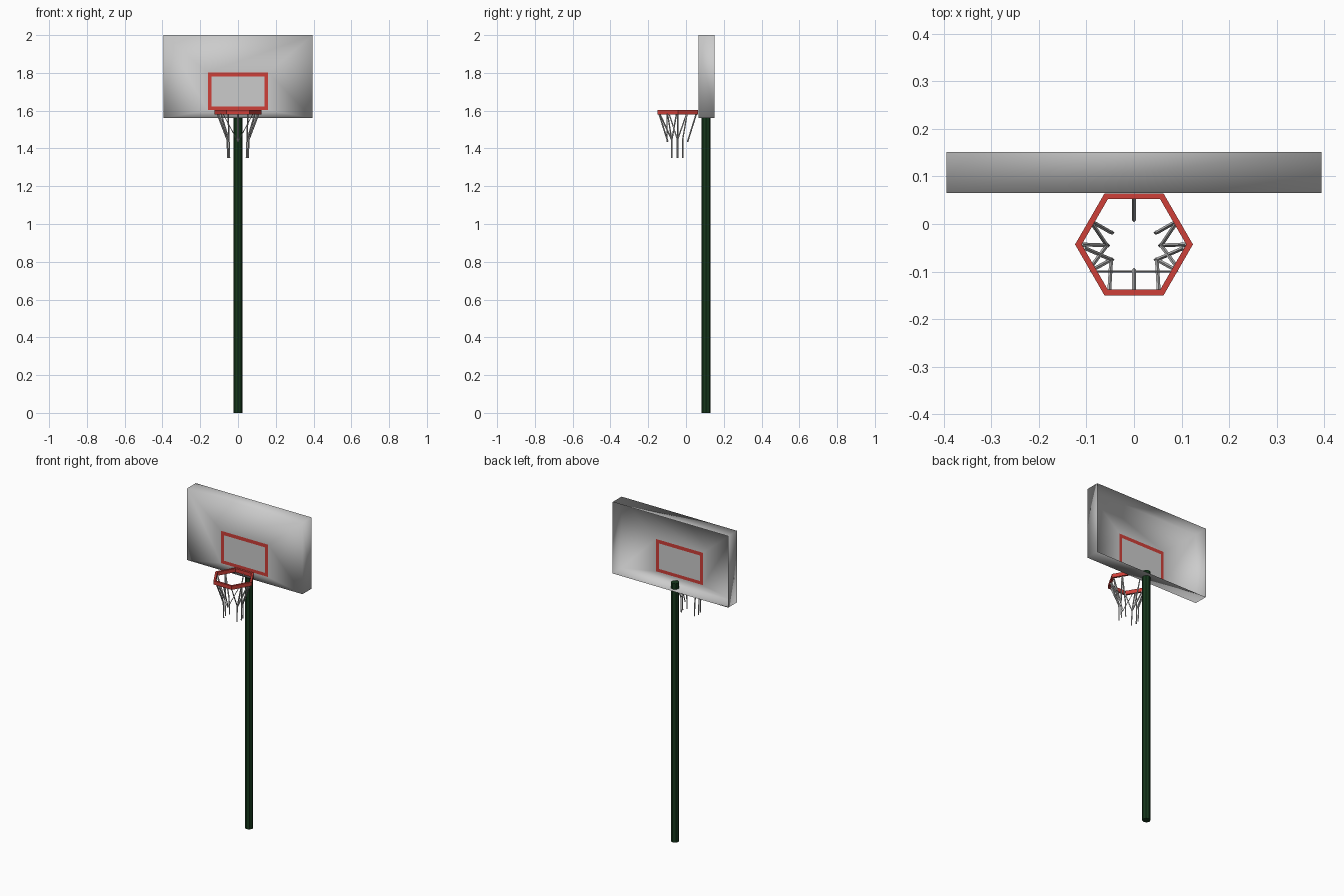
import bpy, bmesh, math
from mathutils import Vector

if "Cube" in bpy.data.objects:
    bpy.data.objects.remove(bpy.data.objects["Cube"])


def material(name, rgb):
    m = bpy.data.materials.new(name)
    m.diffuse_color = (*rgb, 1)
    m.use_nodes = True
    m.node_tree.nodes["Principled BSDF"].inputs["Base Color"].default_value = m.diffuse_color
    return m


def make_object(name, bm, mats=(), smooth=False):
    mesh = bpy.data.meshes.new(name)
    for f in bm.faces:
        f.smooth = smooth
    bm.to_mesh(mesh)
    bm.free()
    for m in mats:
        mesh.materials.append(m)
    ob = bpy.data.objects.new(name, mesh)
    bpy.context.collection.objects.link(ob)
    return ob


def bridge(bm, a, b, mat=0):
    n = len(a)
    for i in range(n):
        j = (i + 1) % n
        bm.faces.new((a[i], a[j], b[j], b[i])).material_index = mat


red = material("red_paint", (0.62, 0.05, 0.04))
green = material("green_paint", (0.008, 0.04, 0.012))

# backboard: shallow tray open at the back, with the target square set in its front
bm = bmesh.new()


def rect(w, z0, z1, y):
    return [bm.verts.new(p) for p in ((-w, y, z0), (w, y, z0), (w, y, z1), (-w, y, z1))]


BACK, FRONT = 0.152, 0.065
rings = [rect(0.394, 1.56, 2.0, BACK), rect(0.394, 1.56, 2.0, FRONT),
         rect(0.16, 1.603, 1.802, FRONT), rect(0.14, 1.623, 1.78, FRONT)]
for k in range(3):
    bridge(bm, rings[k], rings[k + 1], 1 if k == 2 else 0)
bm.faces.new(rings[3])
make_object("backboard", bm, (None, red), smooth=True)

# pole, its top ending inside the tray
bm = bmesh.new()
bmesh.ops.create_cone(bm, cap_ends=True, segments=8, radius1=0.024, radius2=0.024, depth=1.595)
bmesh.ops.translate(bm, verts=bm.verts, vec=(0, 0.107, 1.595 / 2))
make_object("pole", bm, (green,))

# hexagonal rim with a rectangular section
CY = -0.043
bm = bmesh.new()
section = ((0.124, 1.58), (0.124, 1.603), (0.11, 1.603), (0.11, 1.58))
loops = [[bm.verts.new((r * math.cos(math.pi / 3 * i), CY + r * math.sin(math.pi / 3 * i), z))
          for i in range(6)] for r, z in section]
for k in range(4):
    bridge(bm, loops[k], loops[(k + 1) % 4])
bmesh.ops.recalc_face_normals(bm, faces=bm.faces)
make_object("rim", bm, (red,))

# net: thin square cords
bm = bmesh.new()


def cord(points, r=0.004):
    for p, q in zip(points, points[1:]):
        p, q = Vector(p), Vector(q)
        d = q - p
        rot = d.to_track_quat('Z', 'Y').to_matrix().to_4x4()
        rot.translation = (p + q) / 2
        bmesh.ops.create_cone(bm, cap_ends=True, segments=4, radius1=r, radius2=r,
                              depth=d.length, matrix=rot)


TOP, KNOT, END = 1.585, 1.445, 1.35
for s in (-1, 1):
    # side cords bend at a knot, then hang straight
    for (x, y), (kx, ky) in (((0.09, 0.006), (0.048, -0.018)),
                             ((0.11, CY), (0.057, -0.045)),
                             ((0.09, -0.098), (0.048, -0.075))):
        cord([(s * x, y, TOP), (s * kx, ky, KNOT), (s * (kx - 0.003), ky, END)])
    # crossing diagonals
    cord([(s * 0.09, 0.004, TOP), (s * 0.057, -0.045, KNOT)])
    cord([(s * 0.09, -0.09, TOP), (s * 0.057, -0.045, KNOT)])
    cord([(s * 0.105, -0.05, TOP), (s * 0.048, -0.075, KNOT)])
    cord([(s * 0.052, -0.14, TOP), (s * 0.048, -0.075, KNOT)])
    cord([(s * 0.08, -0.1, TOP), (0, -0.1, 1.435)], 0.002)
# short front and back cords
cord([(0, -0.143, TOP), (0, -0.096, 1.435)])
cord([(0, 0.055, TOP), (0, 0.008, 1.435)])
make_object("net", bm)
